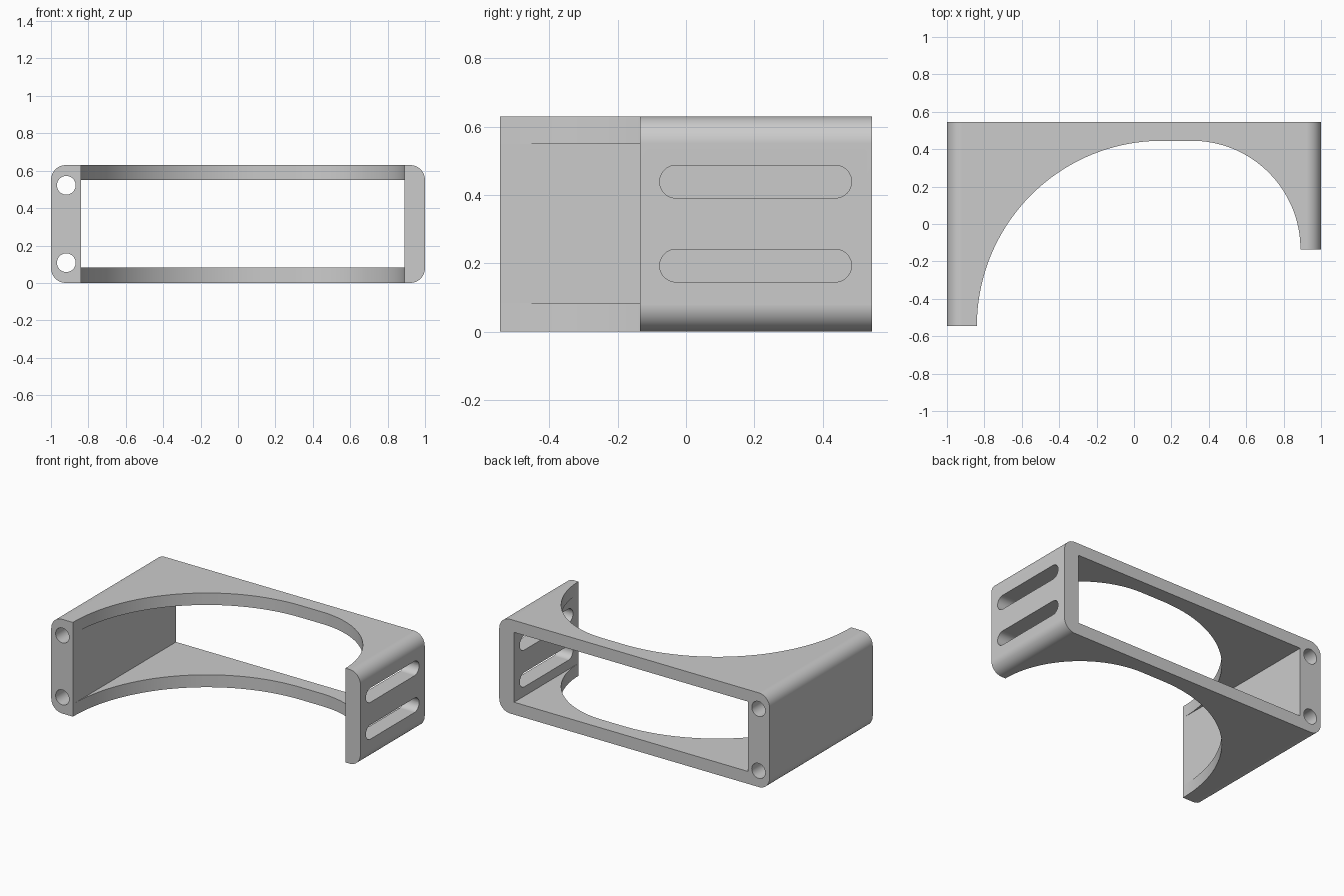
import bpy, bmesh
from math import cos, sin, pi, radians
from mathutils import Vector

cube = bpy.data.objects.get("Cube")
if cube:
    bpy.data.objects.remove(cube, do_unlink=True)

W, D, H = 1.0, 0.545, 0.63        # half width, half depth, height
WALL_L, WALL_R = -0.84, 0.89      # inner faces of the side walls
RIGHT_FRONT = -0.135              # front end of the short wall

grey = bpy.data.materials.new("plain grey")
grey.use_nodes = True
colour = (0.6, 0.6, 0.6, 1)
grey.diffuse_color = colour
grey.node_tree.nodes["Principled BSDF"].inputs["Base Color"].default_value = colour


def arc(cx, cy, r, start, end, steps):
    return [(cx + r * cos(radians(start + (end - start) * i / steps)),
             cy + r * sin(radians(start + (end - start) * i / steps)))
            for i in range(steps + 1)]


def rounded_rect(x0, x1, y0, y1, r, steps=12):
    corners = [(x1 - r, y1 - r), (x0 + r, y1 - r), (x0 + r, y0 + r), (x1 - r, y0 + r)]
    return [p for i, (cx, cy) in enumerate(corners)
            for p in arc(cx, cy, r, 90 * i, 90 * i + 90, steps)]


def prism(name, outline, axis, lo, hi):
    """Extrude a 2D outline along the given axis."""
    place = {"x": lambda a, b, t: (t, a, b),
             "y": lambda a, b, t: (a, t, b),
             "z": lambda a, b, t: (a, b, t)}[axis]
    bm = bmesh.new()
    face = bm.faces.new([bm.verts.new(place(a, b, lo)) for a, b in outline])
    out = bmesh.ops.extrude_face_region(bm, geom=[face])
    verts = [v for v in out["geom"] if isinstance(v, bmesh.types.BMVert)]
    bmesh.ops.translate(bm, verts=verts, vec=Vector(place(0, 0, hi - lo)))
    bmesh.ops.remove_doubles(bm, verts=bm.verts, dist=1e-5)
    bmesh.ops.recalc_face_normals(bm, faces=bm.faces)
    mesh = bpy.data.meshes.new(name)
    bm.to_mesh(mesh)
    bm.free()
    mesh.materials.append(grey)
    obj = bpy.data.objects.new(name, mesh)
    bpy.context.collection.objects.link(obj)
    return obj


# Body: rounded bar running front to back
bracket = prism("bracket_body", rounded_rect(-W, W, 0, H, 0.08), "y", -D, D)

# Rectangular opening and the curved cutaway seen from above
cutters = [
    prism("opening_cutter", [(WALL_L, 0.083), (WALL_R, 0.083), (WALL_R, 0.55), (WALL_L, 0.55)],
          "y", -1, 1),
    prism("cutaway_cutter",
          [(WALL_L, -1)] + arc(WALL_L + 0.99, -D, 0.99, 180, 90, 48)
          + arc(WALL_R - 0.58, RIGHT_FRONT, 0.58, 90, 0, 32)
          + [(2, RIGHT_FRONT), (2, -1)], "z", -1, 2),
]
# Screw holes through the long wall, slots through the short wall
for z in (0.108, 0.522):
    cutters.append(prism("hole_cutter", arc(-0.918, z, 0.05, 0, 360, 40)[:-1], "y", -1, 1))
for z in (0.193, 0.439):
    cutters.append(prism("slot_cutter",
                         rounded_rect(-0.077, 0.485, z - 0.048, z + 0.048, 0.0479),
                         "x", 0.7, 1.2))

bpy.ops.object.select_all(action="DESELECT")
bpy.context.view_layer.objects.active = bracket
bracket.select_set(True)
for cutter in cutters:
    cutter.hide_render = True
    mod = bracket.modifiers.new("cut", "BOOLEAN")
    mod.operation, mod.solver, mod.object = "DIFFERENCE", "EXACT", cutter
    bpy.ops.object.modifier_apply(modifier=mod.name)
    bpy.data.objects.remove(cutter, do_unlink=True)

# Smooth curves, crisp edges, flat large faces
bpy.ops.object.shade_smooth_by_angle(angle=radians(25))
weighted = bracket.modifiers.new("flat_faces", "WEIGHTED_NORMAL")
weighted.keep_sharp = True
